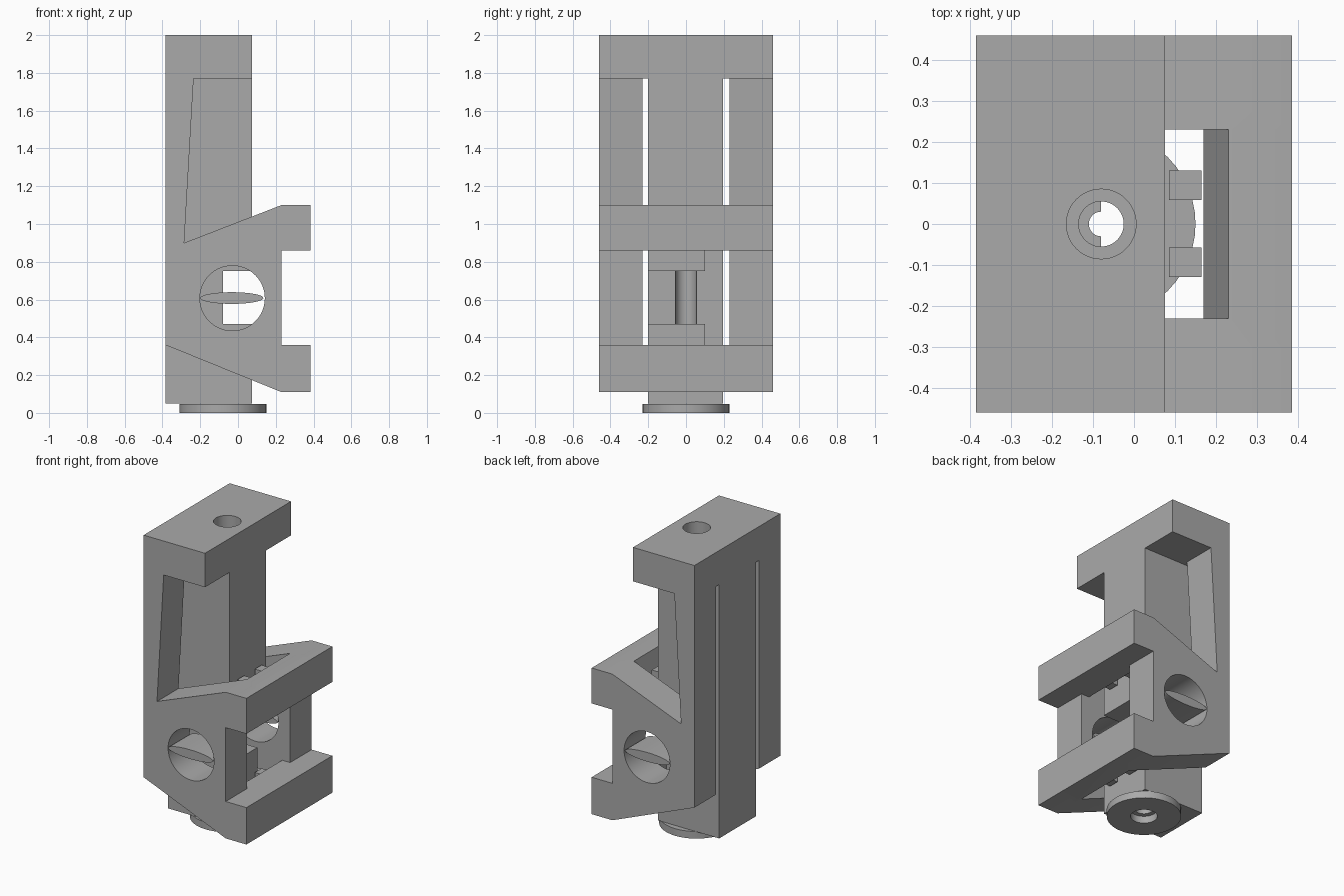
import bpy, bmesh, math
from mathutils import Matrix

cube = bpy.data.objects.get("Cube")
if cube:
    bpy.data.objects.remove(cube)

GREY = (0.4, 0.4, 0.4, 1)
grey = bpy.data.materials.new("matte grey")
grey.use_nodes = True
grey.diffuse_color = GREY
grey.node_tree.nodes["Principled BSDF"].inputs["Base Color"].default_value = GREY


def finish(name, bm):
    bmesh.ops.recalc_face_normals(bm, faces=bm.faces)
    mesh = bpy.data.meshes.new(name)
    bm.to_mesh(mesh)
    bm.free()
    mesh.materials.append(grey)
    ob = bpy.data.objects.new(name, mesh)
    bpy.context.scene.collection.objects.link(ob)
    return ob


def prism(name, profile, y0, y1):
    """Extrude an x-z outline along y."""
    bm = bmesh.new()
    face = bm.faces.new([bm.verts.new((x, y0, z)) for x, z in profile])
    ext = bmesh.ops.extrude_face_region(bm, geom=[face])
    moved = [v for v in ext["geom"] if isinstance(v, bmesh.types.BMVert)]
    bmesh.ops.translate(bm, verts=moved, vec=(0, y1 - y0, 0))
    return finish(name, bm)


def box(name, x0, x1, y0, y1, z0, z1):
    return prism(name, [(x0, z0), (x1, z0), (x1, z1), (x0, z1)], y0, y1)


def cylinder(name, x, radius, z0, z1):
    bm = bmesh.new()
    bmesh.ops.create_cone(bm, cap_ends=True, segments=48, radius1=radius, radius2=radius,
                          depth=z1 - z0, matrix=Matrix.Translation((x, 0, (z0 + z1) / 2)))
    return finish(name, bm)


def oval(cx, cz, rx, rz, count=64):
    return [(cx + rx * math.cos(math.tau * i / count), cz + rz * math.sin(math.tau * i / count))
            for i in range(count)]


def combine(target, tool, operation):
    """Apply a boolean and discard the tool."""
    mod = target.modifiers.new(operation.lower(), 'BOOLEAN')
    mod.operation, mod.solver, mod.object = operation, 'EXACT', tool
    bpy.context.view_layer.objects.active = target
    bpy.ops.object.modifier_apply(modifier=mod.name)
    bpy.data.objects.remove(tool)


BACK, FRONT, MID, BAR, END = -0.385, 0.075, -0.08, 0.23, 0.385
SIDE, INNER = 0.46, 0.23
COL0, COL1 = -0.2, 0.195

# Central column, notched through its middle and recessed along one side
body = box("clamp_body", BACK, FRONT, COL0, COL1, 0.05, 2)
combine(body, box("notch", MID, 0.2, -0.4, 0.4, 0.47, 0.75), 'DIFFERENCE')
combine(body, box("recess", MID, 0.2, 0.1, 0.4, 0.28, 0.94), 'DIFFERENCE')

# Top block
combine(body, box("cap", BACK, FRONT, -SIDE, SIDE, 1.77, 2), 'UNION')

# Side cheeks with a sloping arm and two jaws
cheek = [(BACK, 2), (FRONT, 2), (FRONT, 1.77), (-0.235, 1.77), (-0.285, 0.9),
         (BAR, 1.1), (END, 1.1), (END, 0.86), (BAR, 0.86), (BAR, 0.36),
         (END, 0.36), (END, 0.11), (BAR, 0.11), (BACK, 0.36)]
for s in (-1, 1):
    lo, hi = sorted((s * INNER, s * SIDE))
    arm = prism("cheek", cheek, lo, hi)
    combine(arm, prism("eye", oval(-0.03, 0.607, 0.172, 0.172), -1, 1), 'DIFFERENCE')
    combine(body, arm, 'UNION')

# Cross bars with inner faces sloping towards the column
for outer, inner in ((1.1, 0.86), (0.11, 0.36)):
    bar = prism("bar", [(BAR, outer), (END, outer), (END, inner), (0.17, inner)], -0.3, 0.3)
    combine(body, bar, 'UNION')

# Vertical bore, wider at the top end
combine(body, cylinder("bore", MID, 0.055, -0.1, 2.1), 'DIFFERENCE')
combine(body, cylinder("counterbore", MID, 0.085, 1.6, 2.1), 'DIFFERENCE')

# Half collar narrowing the back of the bore
collar = cylinder("bore_collar", MID, 0.06, 0.3, 0.42)
combine(collar, cylinder("collar_hole", MID, 0.03, 0, 1), 'DIFFERENCE')
combine(collar, box("collar_half", MID, 0.2, -0.2, 0.2, 0, 1), 'DIFFERENCE')

# Round foot washer
foot = cylinder("foot_washer", MID, 0.23, 0, 0.048)
combine(foot, cylinder("foot_hole", MID, 0.083, -0.1, 0.1), 'DIFFERENCE')

# Flat oval blades across the round eyes
blades = [prism(name, oval(-0.033, 0.608, 0.167, 0.031), lo, lo + SIDE - INNER)
          for name, lo in (("right_eye_blade", -SIDE), ("left_eye_blade", INNER))]

# Small pegs between the column and the bars
for level, z0, z1 in (("upper", 0.9, 1.02), ("lower", 0.21, 0.32)):
    for side, y in (("right", -0.093), ("left", 0.095)):
        box(f"{level}_{side}_peg", 0.085, 0.165, y - 0.036, y + 0.036, z0, z1)

# Smooth round surfaces, keep corners crisp
bpy.ops.object.select_all(action='DESELECT')
for ob in [body, collar, foot] + blades:
    ob.select_set(True)
bpy.context.view_layer.objects.active = body
bpy.ops.object.shade_smooth_by_angle(angle=math.radians(25))
